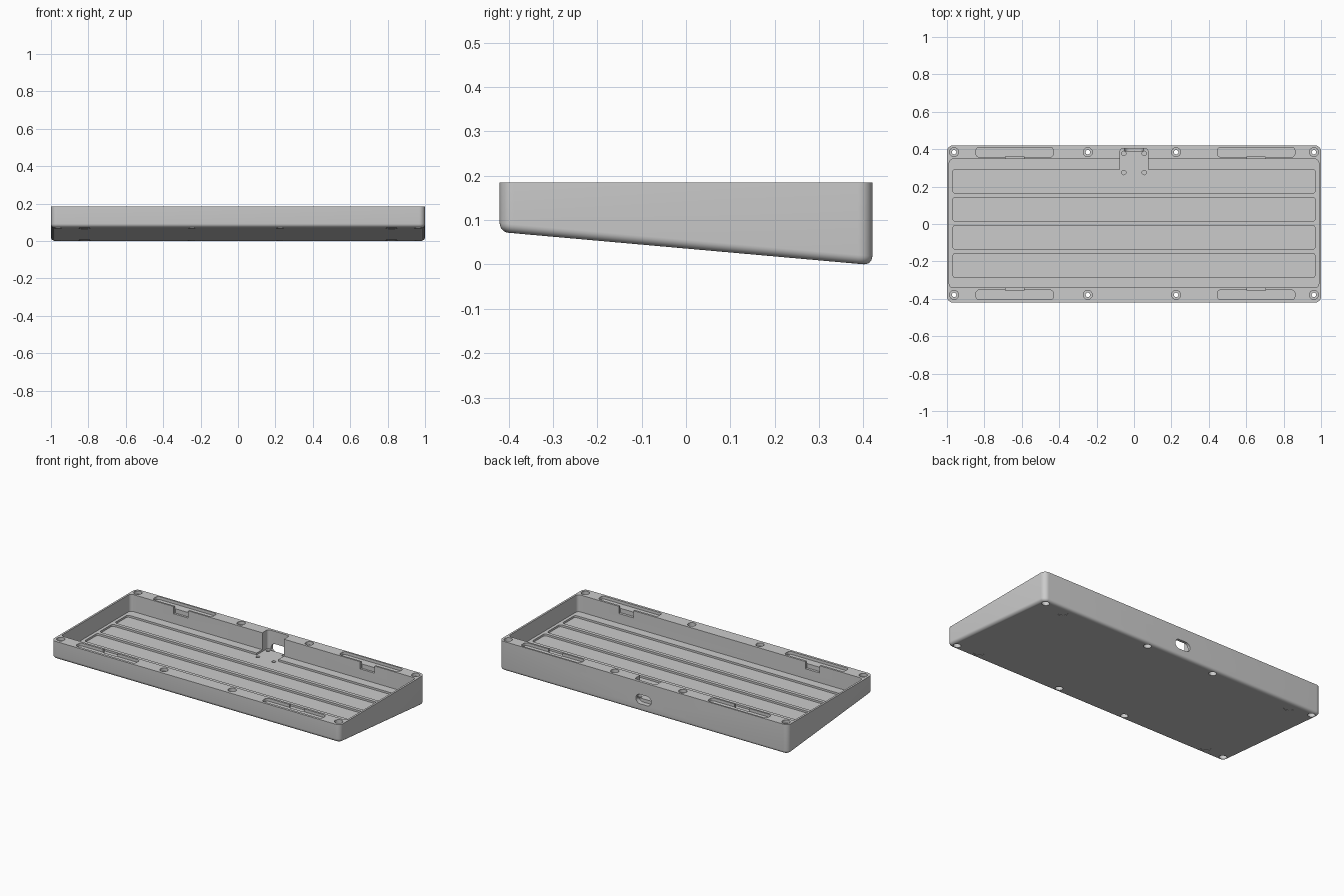
import bpy, bmesh, math

if "Cube" in bpy.data.objects:
    bpy.data.objects.remove(bpy.data.objects["Cube"])

TOP = 0.184
FLOOR = 0.078       # level tray floor
RECESS = 0.066      # level of the recesses in the floor


def base(y):
    """Height of the sloping underside."""
    return 0.0357 - 0.0888 * y


def outline(x0, x1, y0, y1, r, seg=6):
    """Rounded rectangle, counter-clockwise."""
    pts = []
    corners = ((x1, y1, 1, 1), (x0, y1, -1, 1), (x0, y0, -1, -1), (x1, y0, 1, -1))
    for k, (x, y, sx, sy) in enumerate(corners):
        for i in range(seg + 1):
            a = (k + i / seg) * math.pi / 2
            pts.append((x - sx * r + r * math.cos(a), y - sy * r + r * math.sin(a)))
    return pts


def disc(x, y, r, n=24):
    return [(x + r * math.cos(math.tau * i / n), y + r * math.sin(math.tau * i / n))
            for i in range(n)]


def loft(bm, rings):
    """Skin a closed solid through rings of points, bottom to top."""
    rows = [[bm.verts.new(p) for p in ring] for ring in rings]
    bm.faces.new(rows[0][::-1])
    bm.faces.new(rows[-1])
    n = len(rows[0])
    for lo, hi in zip(rows, rows[1:]):
        for i in range(n):
            j = (i + 1) % n
            bm.faces.new((lo[i], lo[j], hi[j], hi[i]))


def prism(pts, low, high):
    """Rings of an upright prism between two height functions."""
    return [[(x, y, low(y)) for x, y in pts], [(x, y, high(y)) for x, y in pts]]


def flat(z):
    return lambda y: z


def above_base(d):
    return lambda y: base(y) + d


def make(name, solids):
    bm = bmesh.new()
    for rings in solids:
        loft(bm, rings)
    bmesh.ops.recalc_face_normals(bm, faces=bm.faces)
    mesh = bpy.data.meshes.new(name)
    bm.to_mesh(mesh)
    bm.free()
    obj = bpy.data.objects.new(name, mesh)
    bpy.context.collection.objects.link(obj)
    return obj


# Outer shell with a rounded lower edge
FILLET = 0.02
rings = []
for i in range(7):
    a = i / 6 * math.pi / 2
    inset = FILLET * (1 - math.sin(a))
    lift = FILLET * (1 - math.cos(a))
    pts = outline(-1 + inset, 1 - inset, -0.42 + inset, 0.42 - inset, 0.032 - inset, 8)
    rings.append([(x, y, base(y) + lift) for x, y in pts])
rings.append([(x, y, TOP) for x, y in pts])
case = make("keyboard_case", [rings])

grey = bpy.data.materials.new("light_grey")
grey.use_nodes = True
colour = (0.6, 0.6, 0.6, 1)
grey.diffuse_color = colour
grey.node_tree.nodes["Principled BSDF"].inputs["Base Color"].default_value = colour
case.data.materials.append(grey)


def cut(name, solids):
    """Subtract a set of separate solids from the case."""
    cutter = make(name, solids)
    cutter.hide_render = True
    mod = case.modifiers.new(name, 'BOOLEAN')
    mod.operation = 'DIFFERENCE'
    mod.solver = 'EXACT'
    mod.object = cutter
    bpy.context.view_layer.objects.active = case
    bpy.ops.object.modifier_apply(modifier=name)
    bpy.data.objects.remove(cutter)


over = flat(TOP + 0.05)
under = flat(-0.05)

# Main tray with a level floor
cut("tray", [prism(outline(-0.988, 0.988, -0.34, 0.347, 0.02), flat(FLOOR), over)])

# Four long floor recesses
cut("floor_recesses", [
    prism(outline(-0.969, 0.969, y - 0.064, y + 0.064, 0.015), flat(RECESS), flat(0.15))
    for y in (-0.222, -0.072, 0.078, 0.228)])

# Connector bay in the rear wall
cut("connector_bay", [prism(outline(-0.075, 0.075, 0.27, 0.403, 0.015), flat(RECESS), over)])

# Gasket slots in the rims and their openings into the tray
slots = [(x, y) for x in (-0.638, 0.653) for y in (-0.379, 0.384)]
cut("gasket_slots", [
    prism(outline(x - 0.207, x + 0.207, y - 0.026, y + 0.026, 0.018), flat(TOP - 0.018), over)
    for x, y in slots])
cut("slot_openings", [
    prism(outline(x - 0.05, x + 0.05, min(y * 0.8, y * 0.938), max(y * 0.8, y * 0.938), 0.002, 1),
          flat(TOP - 0.045), over) for x, y in slots])

# Screw holes through the rims, counterbored above and below
screws = [(x, y) for x in (-0.962, -0.247, 0.225, 0.962) for y in (-0.379, 0.384)]
cut("screw_holes", [prism(disc(x, y, 0.012), under, over) for x, y in screws])
cut("upper_bores", [prism(disc(x, y, 0.024), flat(TOP - 0.02), over) for x, y in screws])
cut("lower_bores", [prism(disc(x, y, 0.022), under, above_base(0.045)) for x, y in screws])

# Small blind holes for the connector board
cut("board_holes", [prism(disc(x, y, 0.012, 16), flat(0.035), flat(0.1))
                    for x in (-0.055, 0.055) for y in (0.275, 0.377)])

# Shallow round recesses for feet
cut("foot_recesses", [prism(disc(x, y, 0.03), under, above_base(0.002))
                      for x in (-0.82, 0.82) for y in (-0.36, 0.36)])

# Rounded cable port through the rear wall
port = outline(-0.053, 0.053, 0.046, 0.105, 0.029, 8)
cut("cable_port", [[[(x, y, z) for x, z in port] for y in (0.39, 0.46)]])

# Smooth rounded edges, crisp corners
bpy.ops.object.select_all(action='DESELECT')
case.select_set(True)
bpy.context.view_layer.objects.active = case
bpy.ops.object.shade_smooth_by_angle(angle=math.radians(30))
